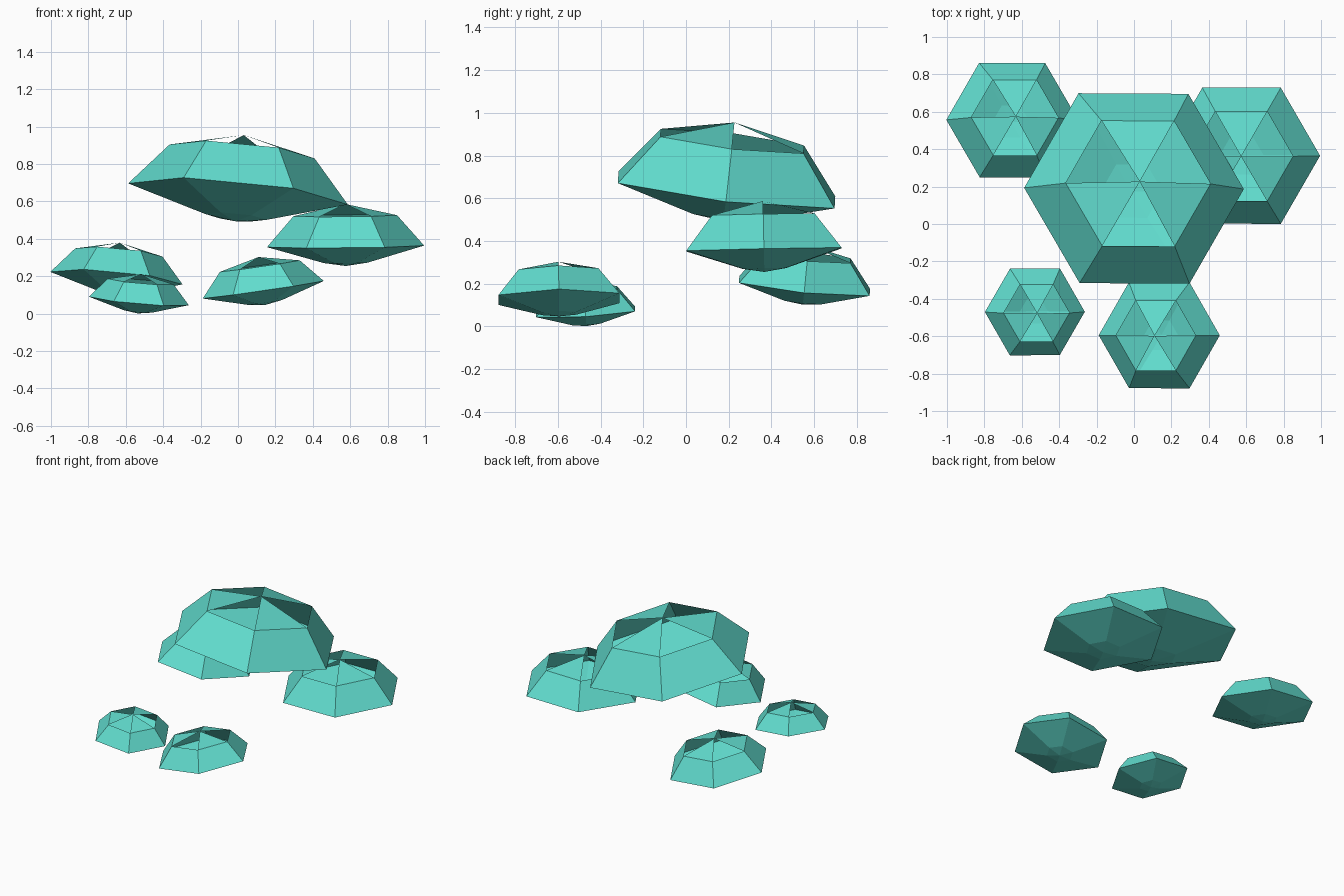
import bpy, bmesh, math
from mathutils import Vector

if "Cube" in bpy.data.objects:
    bpy.data.objects.remove(bpy.data.objects["Cube"])

teal = bpy.data.materials.new("teal")
teal.diffuse_color = (0.12, 0.72, 0.62, 1)
teal.use_nodes = True
teal.node_tree.nodes["Principled BSDF"].inputs["Base Color"].default_value = teal.diffuse_color

# cap profile in units of the rim radius: (radius, height)
RIM, SHOULDER, BASE = (1.0, 0.0), (0.66, 0.39), (0.28, -0.21)
APEX, FOOT = 0.54, -0.25


def cap(name, centre, radius, slope):
    """Six-sided tilted cap; slope is the rise of the rim plane along x and y."""
    bm = bmesh.new()
    turn = Vector((0, 0, 1)).rotation_difference(Vector((-slope[0], -slope[1], 1)))

    def point(x, y, z):
        return bm.verts.new(Vector(centre) + turn @ (Vector((x, y, z)) * radius))

    def ring(r, h):
        return [point(r * math.cos(k * math.pi / 3), r * math.sin(k * math.pi / 3), h)
                for k in range(6)]

    base, rim, shoulder = ring(*BASE), ring(*RIM), ring(*SHOULDER)
    apex, foot = point(0, 0, APEX), point(0, 0, FOOT)
    for k in range(6):
        n = (k + 1) % 6
        bm.faces.new((rim[k], rim[n], shoulder[n], shoulder[k]))
        bm.faces.new((base[k], base[n], rim[n], rim[k]))
        bm.faces.new((foot, base[n], base[k]))
        # the crown is open on every second side
        if k % 2:
            bm.faces.new((shoulder[k], shoulder[n], apex))
    mesh = bpy.data.meshes.new(name)
    bm.to_mesh(mesh)
    bm.free()
    mesh.materials.append(teal)
    bpy.context.collection.objects.link(bpy.data.objects.new(name, mesh))


cap("large_cap", (0.0, 0.19, 0.64), 0.59, (-0.097, -0.117))
cap("right_cap", (0.575, 0.365, 0.36), 0.42, (0.01, 0.02))
cap("left_cap", (-0.65, 0.555, 0.19), 0.355, (-0.095, -0.10))
cap("small_cap", (-0.53, -0.47, 0.068), 0.268, (-0.085, 0.06))
cap("front_cap", (0.135, -0.595, 0.128), 0.327, (0.145, 0.015))
